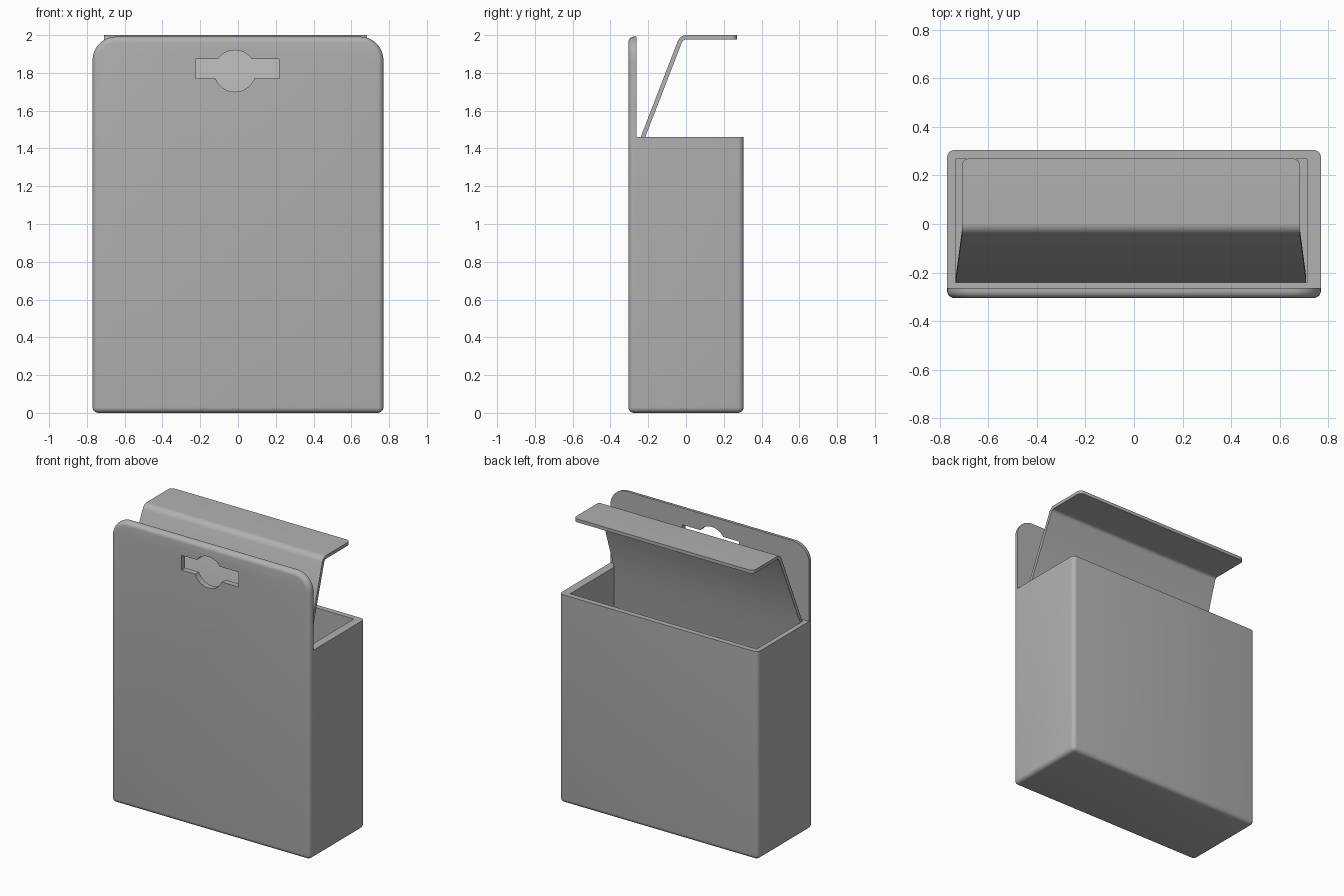
import bpy, bmesh, math
from mathutils import Vector

if "Cube" in bpy.data.objects:
    bpy.data.objects.remove(bpy.data.objects["Cube"])


def make_object(name, bm):
    mesh = bpy.data.meshes.new(name)
    bm.to_mesh(mesh)
    bm.free()
    ob = bpy.data.objects.new(name, mesh)
    bpy.context.collection.objects.link(ob)
    return ob


def box_bmesh(lo, hi):
    bm = bmesh.new()
    bmesh.ops.create_cube(bm, size=1)
    lo, hi = Vector(lo), Vector(hi)
    for v in bm.verts:
        v.co = Vector([l + (c + 0.5) * (h - l) for l, h, c in zip(lo, hi, v.co)])
    return bm


def activate(ob):
    bpy.ops.object.select_all(action='DESELECT')
    ob.select_set(True)
    bpy.context.view_layer.objects.active = ob


def apply_modifiers(ob):
    activate(ob)
    for m in list(ob.modifiers):
        bpy.ops.object.modifier_apply(modifier=m.name)


def cut(ob, cutter):
    cutter.hide_render = True
    m = ob.modifiers.new("cut", 'BOOLEAN')
    m.operation, m.solver, m.object = 'DIFFERENCE', 'EXACT', cutter
    apply_modifiers(ob)
    bpy.data.objects.remove(cutter)


# Carton: full-height block, large round top corners, small rounded edges
bm = box_bmesh((-0.77, -0.305, 0), (0.77, 0.305, 1.992))
top_corners = [e for e in bm.edges
               if all(v.co.z > 1 for v in e.verts)
               and abs(e.verts[0].co.x - e.verts[1].co.x) < 1e-4]
bmesh.ops.bevel(bm, geom=top_corners, offset=0.125, segments=10,
                profile=0.5, affect='EDGES')
carton = make_object("carton", bm)
bev = carton.modifiers.new("round", 'BEVEL')
bev.width, bev.segments = 0.03, 5
bev.limit_method, bev.angle_limit = 'ANGLE', math.radians(40)
apply_modifiers(carton)

# Remove the upper volume behind the hanging panel, then the cavity
cut(carton, make_object("upper_cutter", box_bmesh((-1, -0.263, 1.46), (1, 1, 3))))
cut(carton, make_object("cavity_cutter", box_bmesh((-0.735, -0.242, 0.035), (0.712, 0.267, 1.8))))

# Hanging hole: slot plus circle
cut(carton, make_object("slot_cutter", box_bmesh((-0.225, -0.5, 1.77), (0.217, -0.2, 1.874))))
bm = bmesh.new()
bmesh.ops.create_cone(bm, cap_ends=True, segments=48, radius1=0.11, radius2=0.11, depth=0.4)
for v in bm.verts:
    x, y, z = v.co
    v.co = (x - 0.016, -z - 0.3, y + 1.81)
bmesh.ops.recalc_face_normals(bm, faces=bm.faces[:])
cut(carton, make_object("circle_cutter", bm))

# Lid flap: (y, z, half width) rows along a sheet that lines the inner wall,
# folds at the rim, bends over the top and ends in rounded corners
rows = [(-0.24, 0.036, 0.722), (-0.24, 1.46, 0.722)]
slope = math.atan2(0.53, 0.21)
r, cy = 0.05, 0.003
for i in range(9):
    a = math.pi / 2 + slope * (1 - i / 8)
    rows.append((cy + r * math.cos(a), 2.0 - r + r * math.sin(a), 0.696))
for i in range(7):
    a = math.pi / 2 * i / 6
    rows.append((0.24 + 0.03 * math.sin(a), 2.0, 0.666 + 0.03 * math.cos(a)))
bm = bmesh.new()
pairs = [[bm.verts.new((s * w - 0.0125, y, z)) for s in (-1, 1)] for y, z, w in rows]
for (l0, r0), (l1, r1) in zip(pairs, pairs[1:]):
    bm.faces.new((l0, r0, r1, l1))
flap = make_object("lid_flap", bm)
sol = flap.modifiers.new("thickness", 'SOLIDIFY')
sol.thickness, sol.offset = 0.023, -1
apply_modifiers(flap)

# Dark grey board
board = bpy.data.materials.new("dark_grey_board")
board.diffuse_color = (0.44, 0.44, 0.44, 1)
board.use_nodes = True
board.node_tree.nodes["Principled BSDF"].inputs["Base Color"].default_value = board.diffuse_color
for ob in (carton, flap):
    ob.data.materials.clear()
    ob.data.materials.append(board)
    activate(ob)
    bpy.ops.object.shade_smooth_by_angle(angle=math.radians(35))
